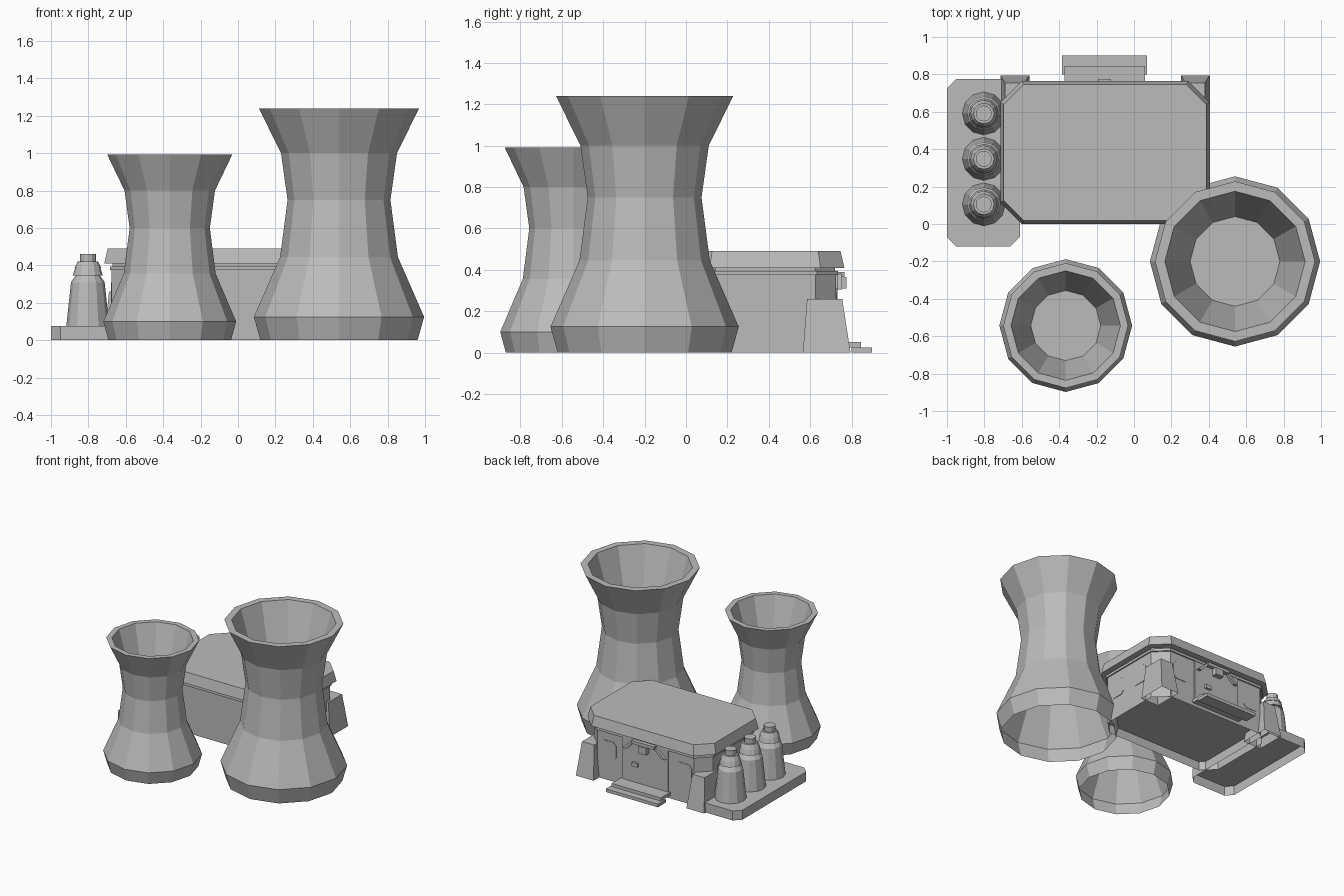
import bpy
import bmesh
from math import cos, sin, pi

cube = bpy.data.objects.get("Cube")
if cube:
    bpy.data.objects.remove(cube, do_unlink=True)

concrete = bpy.data.materials.new("concrete_grey")
concrete.use_nodes = True
GREY = (0.5, 0.5, 0.5, 1)
concrete.diffuse_color = GREY
concrete.node_tree.nodes["Principled BSDF"].inputs["Base Color"].default_value = GREY


def loft(name, rings, bottom=True, top=True):
    """Skin matching rings of points; the ends can be capped or left open."""
    bm = bmesh.new()
    loops = [[bm.verts.new(p) for p in ring] for ring in rings]
    n = len(loops[0])
    for a, b in zip(loops, loops[1:]):
        for i in range(n):
            j = (i + 1) % n
            bm.faces.new((a[i], a[j], b[j], b[i]))
    if bottom:
        bm.faces.new(loops[0][::-1])
    if top:
        bm.faces.new(loops[-1])
    mesh = bpy.data.meshes.new(name)
    bm.to_mesh(mesh)
    bm.free()
    mesh.materials.append(concrete)
    obj = bpy.data.objects.new(name, mesh)
    bpy.context.collection.objects.link(obj)
    return obj


def circle(cx, cy, r, z, n=12):
    return [(cx + r * cos(2 * pi * i / n), cy + r * sin(2 * pi * i / n), z) for i in range(n)]


def rect(x0, x1, y0, y1, z):
    return [(x0, y0, z), (x1, y0, z), (x1, y1, z), (x0, y1, z)]


def chamfered(x0, x1, y0, y1, c):
    return [(x0 + c, y0), (x1 - c, y0), (x1, y0 + c), (x1, y1 - c),
            (x1 - c, y1), (x0 + c, y1), (x0, y1 - c), (x0, y0 + c)]


def box(name, x0, x1, y0, y1, z0, z1, bottom=True):
    return loft(name, [rect(x0, x1, y0, y1, z0), rect(x0, x1, y0, y1, z1)], bottom)


# Cooling towers: outer shell open below, funnel and floor inside the mouth
TOWER = [(0.42, 0), (0.455, 0.125), (0.315, 0.445), (0.275, 0.75), (0.31, 1.0),
         (0.428, 1.24), (0.375, 1.24), (0.24, 0.8)]


def tower(name, cx, cy, width, height):
    loft(name, [circle(cx, cy, r * width, z * height) for r, z in TOWER], bottom=False)


tower("large_cooling_tower", 0.54, -0.2, 1, 1)
tower("small_cooling_tower", -0.365, -0.543, 0.78, 0.8)


# Main building: walls, ledge, neck and sloped roof share one chamfered plan
def plan(inset, z):
    pts = chamfered(-0.715 + inset, 0.405 - inset, inset, 0.765 - inset, 0.115 - inset * 0.4)
    return [(x, y, z) for x, y in pts]


loft("building_walls", [plan(0.04, 0), plan(0.04, 0.375)], bottom=False)
loft("building_floor", [plan(0.041, 0.07), plan(0.041, 0.08)])
loft("wall_ledge", [plan(0.03, 0.375), plan(0.03, 0.395)])
loft("roof_neck", [plan(0.045, 0.395), plan(0.045, 0.412)])
loft("roof", [plan(0, 0.41), plan(0.018, 0.49)])

# Tapered buttresses on the two back corners
for side, x0, x1 in (("left", 0.25, 0.405), ("right", -0.715, -0.56)):
    loft(side + "_buttress", [rect(x0, x1, 0.565, 0.795, 0),
                              rect(x0 + 0.025, x1 - 0.025, 0.585, 0.755, 0.26)], bottom=False)

# Windows as thin plates with cut corners
WALL_BACK, WALL_LEFT, WALL_RIGHT = 0.725, 0.365, -0.675
W, D = 0.07, 0.004


def window(name, place):
    pts = chamfered(-W, W, -W, W, 0.025)
    loft(name, [[place(u, v + 0.24, d) for u, v in pts] for d in (-D, D)])


for i, c in enumerate((0.25, 0.5)):
    window(f"left_window_{i}", lambda u, v, d: (WALL_LEFT + d, c + u, v))
    window(f"right_window_{i}", lambda u, v, d: (WALL_RIGHT + d, c - u, v))
for i, c in enumerate((0.17, -0.49)):
    window(f"back_window_{i}", lambda u, v, d: (c - u, WALL_BACK + d, v))

# Back entrance: door, handle, lamp with bracket, steps
DOOR = -0.157
box("door", DOOR - 0.2, DOOR + 0.2, WALL_BACK - 0.01, WALL_BACK + 0.008, 0.05, 0.374)
box("door_handle", -0.1, -0.05, WALL_BACK, 0.75, 0.18, 0.21)
box("door_lamp", DOOR - 0.035, DOOR + 0.035, WALL_BACK, 0.775, 0.31, 0.365)
box("lamp_rail", DOOR - 0.1, DOOR + 0.1, WALL_BACK, 0.765, 0.365, 0.39)
for side in (-1, 1):
    xa, xb = DOOR + side * 0.17, DOOR + side * 0.09
    loft("lamp_strut", [rect(xa - 0.015, xa + 0.015, WALL_BACK, 0.755, 0.305),
                        rect(xb - 0.015, xb + 0.015, WALL_BACK, 0.755, 0.38)])
box("lower_step", -0.385, 0.07, 0.8, 0.9, 0, 0.025)
box("upper_step", -0.372, 0.058, 0.72, 0.845, 0.025, 0.05)

# Side platform, open underneath, with two cut corners in front and one behind
PAD = chamfered(-1, -0.61, -0.12, 0.775, 0.05)
PAD[3:5] = [(-0.61, 0.775)]
loft("tank_platform", [[(x, y, z) for x, y in PAD] for z in (0, 0.075)], bottom=False)

# Three tanks with stacked collars
TANK = [(0.115, 0.075), (0.09, 0.31), (0.066, 0.345), (0.08, 0.345), (0.068, 0.385),
        (0.072, 0.385), (0.055, 0.42), (0.043, 0.42), (0.043, 0.46)]
for i in range(3):
    cy = 0.105 + 0.243 * i
    loft(f"tank_{i}", [circle(-0.803, cy, r, z) for r, z in TANK])
